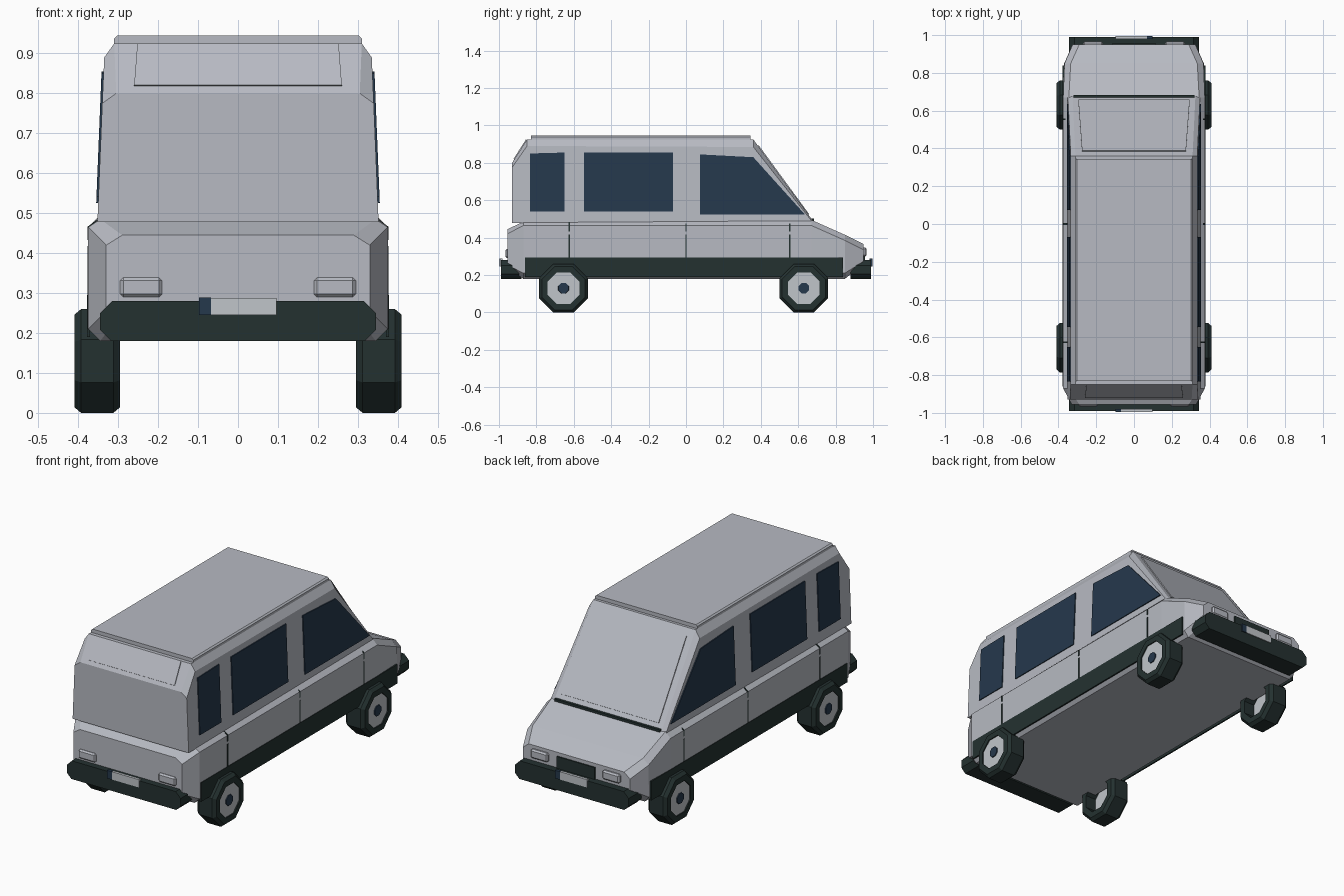
import bpy, bmesh, math
from mathutils import Vector

if "Cube" in bpy.data.objects:
    bpy.data.objects.remove(bpy.data.objects["Cube"])


def material(name, rgb):
    m = bpy.data.materials.new(name)
    lin = [(c / 255 / 12.92) if c < 11 else ((c / 255 + 0.055) / 1.055) ** 2.4 for c in rgb]
    m.diffuse_color = (*lin, 1)
    m.use_nodes = True
    m.node_tree.nodes["Principled BSDF"].inputs["Base Color"].default_value = m.diffuse_color
    return m


PAINT = material("silver paint", (183, 186, 194))
TRIM = material("dark trim", (36, 49, 48))
GLASS = material("navy glass", (37, 56, 76))
LIGHT = material("pale metal", (192, 197, 202))


def finish(name, bm, mat):
    bmesh.ops.recalc_face_normals(bm, faces=bm.faces)
    me = bpy.data.meshes.new(name)
    bm.to_mesh(me)
    bm.free()
    me.materials.append(mat)
    ob = bpy.data.objects.new(name, me)
    bpy.context.collection.objects.link(ob)
    return ob


def skin(name, rings, mat, closed=False):
    """Join rings of points into a skin, capped at the ends or closed in a loop."""
    bm = bmesh.new()
    vs = [[bm.verts.new(p) for p in r] for r in rings]
    n = len(vs[0])
    pairs = list(zip(vs, vs[1:])) + ([(vs[-1], vs[0])] if closed else [])
    for a, b in pairs:
        for i in range(n):
            j = (i + 1) % n
            bm.faces.new((a[i], a[j], b[j], b[i]))
    if not closed:
        bm.faces.new(vs[0])
        bm.faces.new(vs[-1])
    return finish(name, bm, mat)


def loft(name, sections, mat):
    """Sections are (y, right-half outline as x,z points), mirrored across x."""
    rings = []
    for y, half in sections:
        rings.append([(x, y, z) for x, z in half] + [(-x, y, z) for x, z in reversed(half)])
    return skin(name, rings, mat)


def plate(name, pts, offset, mat):
    d = Vector(offset)
    return skin(name, [[Vector(p) - d * 0.4 for p in pts], [Vector(p) + d for p in pts]], mat)


def box(name, lo, hi, mat, bevel=0):
    bm = bmesh.new()
    bmesh.ops.create_cube(bm, size=1)
    for v in bm.verts:
        v.co = [(a + b) / 2 + c * (b - a) for a, b, c in zip(lo, hi, v.co)]
    if bevel:
        bmesh.ops.bevel(bm, geom=bm.edges[:], offset=bevel, segments=1, affect='EDGES')
    return finish(name, bm, mat)


# lower body with sloping hood
loft("lower_body", [
    (-0.955, [(0.30, 0.24), (0.33, 0.255), (0.33, 0.42), (0.29, 0.445)]),
    (-0.87, [(0.345, 0.18), (0.375, 0.21), (0.375, 0.465), (0.345, 0.485)]),
    (0.67, [(0.345, 0.18), (0.375, 0.21), (0.375, 0.465), (0.345, 0.495)]),
    (0.85, [(0.345, 0.18), (0.37, 0.21), (0.368, 0.385), (0.335, 0.415)]),
    (0.95, [(0.29, 0.26), (0.325, 0.275), (0.325, 0.335), (0.29, 0.365)]),
], PAINT)

# cabin with slanted tail and windscreen
loft("cabin", [
    (-0.93, [(0.352, 0.478), (0.340, 0.775), (0.305, 0.80)]),
    (-0.85, [(0.352, 0.478), (0.335, 0.89), (0.31, 0.925)]),
    (0.36, [(0.352, 0.478), (0.335, 0.885), (0.31, 0.925)]),
    (0.675, [(0.352, 0.478), (0.35, 0.485), (0.325, 0.495)]),
], PAINT)

# raised roof panel
loft("roof_panel", [
    (y, [(0.31, 0.92), (0.31, 0.938), (0.302, 0.945)]) for y in (-0.83, 0.345)
], PAINT)

# windscreen and tail window plates, on the slanted faces
plate("windscreen", [(-0.275, 0.385, 0.891), (0.275, 0.385, 0.891),
                     (0.295, 0.655, 0.522), (-0.295, 0.655, 0.522)], (0, 0.004, 0.003), PAINT)
plate("tail_window", [(-0.26, -0.918, 0.818), (0.26, -0.918, 0.818),
                      (0.252, -0.852, 0.922), (-0.252, -0.852, 0.922)], (0, -0.004, 0.003), PAINT)

# wiper cowl at the foot of the windscreen
box("wiper_cowl", (-0.32, 0.668, 0.485), (0.32, 0.684, 0.502), TRIM)


# side windows, door gaps, skirts
def side_x(z):
    return 0.352 - 0.0405 * (z - 0.478)


windows = {
    "rear_side_window": [(-0.835, 0.54), (-0.835, 0.85), (-0.65, 0.855), (-0.65, 0.54)],
    "middle_side_window": [(-0.545, 0.54), (-0.545, 0.855), (-0.07, 0.855), (-0.07, 0.54)],
    "front_side_window": [(0.075, 0.525), (0.075, 0.845), (0.36, 0.83), (0.635, 0.525)],
}
for s, side in ((1, "right"), (-1, "left")):
    for name, pts in windows.items():
        plate(f"{side}_{name}", [(s * side_x(z), y, z) for y, z in pts], (s * 0.005, 0, 0), GLASS)
    box(f"{side}_skirt", (s * 0.37, -0.86, 0.19), (s * 0.378, 0.84, 0.295), TRIM)
    for i, y in enumerate((-0.625, 0.0, 0.555)):
        box(f"{side}_door_gap_{i}", (s * 0.372, y - 0.004, 0.295), (s * 0.377, y + 0.004, 0.418), TRIM)
        plate(f"{side}_door_gap_top_{i}",
              [(s * 0.375, y - 0.004, 0.432), (s * 0.375, y + 0.004, 0.432),
               (s * 0.375, y + 0.004, 0.465), (s * 0.352, y + 0.004, 0.482),
               (s * 0.352, y - 0.004, 0.482), (s * 0.375, y - 0.004, 0.465)],
              (s * 0.002, 0, 0.001), TRIM)

# bumpers, lamps and number plates at both ends (e = -1 tail, 1 nose)
for e, end in ((-1, "tail"), (1, "nose")):
    outline = [(0.318, 0.18), (0.345, 0.207), (0.345, 0.25), (0.315, 0.28)]
    loft(f"{end}_bumper", [(e * 0.88, outline), (e * 0.99, outline)], TRIM)
    box(f"{end}_number_plate", (-0.097, e * 0.98, 0.245), (0.097, e * 0.995, 0.288), LIGHT)
    box(f"{end}_plate_band", (e * 0.068, e * 0.98, 0.2445), (e * 0.098, e * 0.996, 0.2885), GLASS)
    x0, x1, z0 = (0.19, 0.295, 0.29) if e < 0 else (0.165, 0.27, 0.298)
    for s, side in ((1, "right"), (-1, "left")):
        lo = (min(s * x0, s * x1), min(e * 0.94, e * 0.966), z0)
        hi = (max(s * x0, s * x1), max(e * 0.94, e * 0.966), z0 + 0.049)
        box(f"{end}_{side}_lamp", lo, hi, PAINT, 0.008)
box("grille", (-0.115, 0.94, 0.28), (0.115, 0.957, 0.345), TRIM)


# octagonal wheels
def wheel_part(name, s, y, profile, mat, closed=False):
    rings = []
    for x, r in profile:
        rings.append([(s * x, y + r * math.cos(a), 0.13 + r * math.sin(a))
                      for a in [math.pi * (i + 0.5) / 4 for i in range(8)]])
    skin(name, rings, mat, closed)


for s, side in ((1, "right"), (-1, "left")):
    for y, end in ((-0.655, "back"), (0.63, "front")):
        n = f"{end}_{side}"
        wheel_part(n + "_tyre", s, y, [(0.295, 0.092), (0.295, 0.125), (0.312, 0.1407),
                                       (0.393, 0.1407), (0.41, 0.125), (0.41, 0.092)], TRIM, True)
        wheel_part(n + "_rim", s, y, [(0.36, 0.094), (0.404, 0.094)], LIGHT)
        wheel_part(n + "_hub", s, y, [(0.39, 0.032), (0.409, 0.03)], GLASS)
